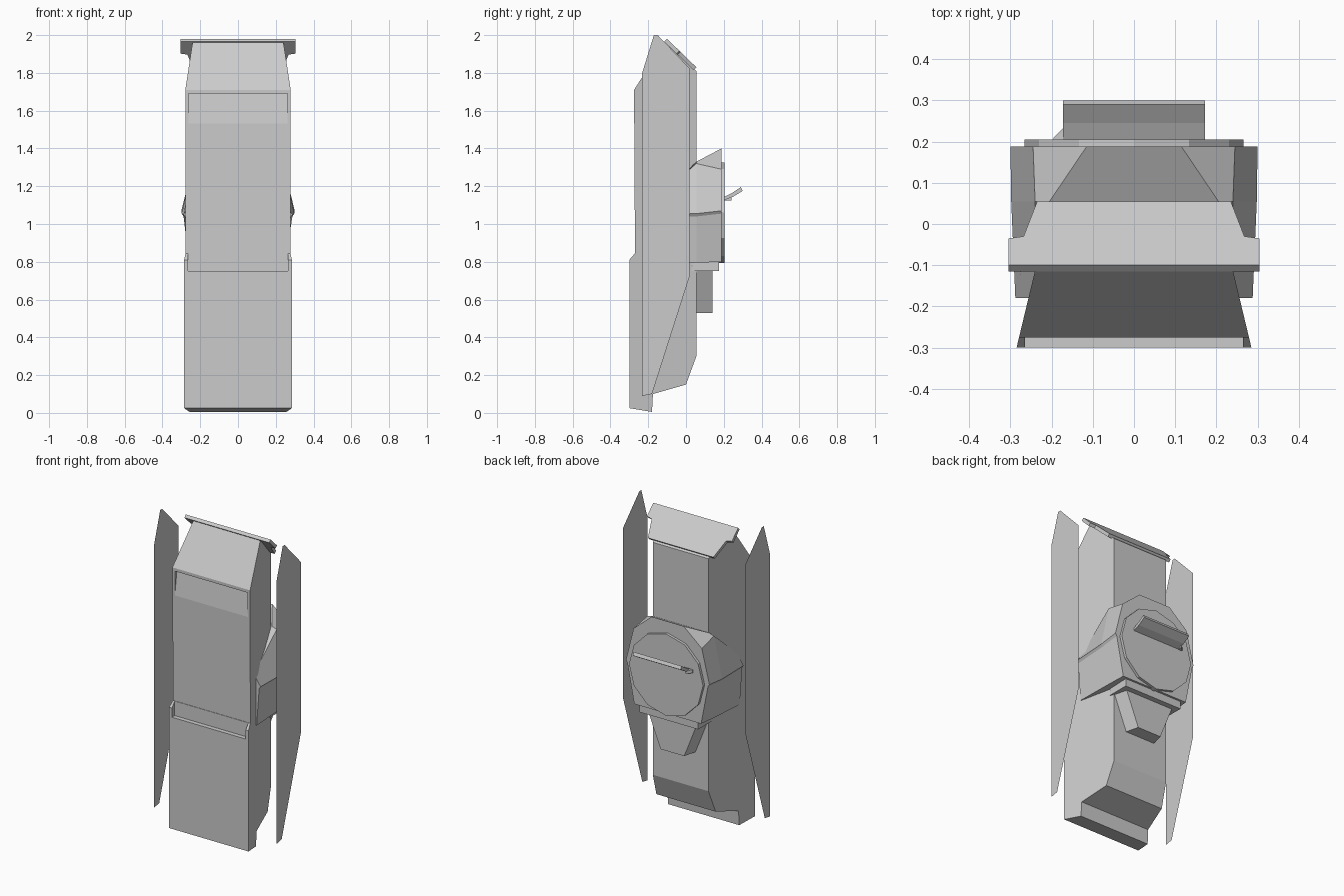
import bpy, bmesh, math
from mathutils import Matrix

if "Cube" in bpy.data.objects:
    bpy.data.objects.remove(bpy.data.objects["Cube"])


def finish(bm, name, solid=True):
    if solid:
        bmesh.ops.recalc_face_normals(bm, faces=bm.faces)
    mesh = bpy.data.meshes.new(name)
    bm.to_mesh(mesh)
    bm.free()
    obj = bpy.data.objects.new(name, mesh)
    bpy.context.collection.objects.link(obj)
    return obj


def loft(name, rings):
    """Closed solid through rings of equal point count."""
    bm = bmesh.new()
    rows = [[bm.verts.new(p) for p in ring] for ring in rings]
    n = len(rows[0])
    for a, b in zip(rows, rows[1:]):
        for i in range(n):
            j = (i + 1) % n
            bm.faces.new((a[i], a[j], b[j], b[i]))
    bm.faces.new(rows[0])
    bm.faces.new(rows[-1])
    return finish(bm, name)


def side_prism(name, profile, half_width):
    """Extrude a (y, z) profile across x; half width may depend on y and z."""
    return loft(name, [[(s * half_width(y, z), y, z) for y, z in profile]
                       for s in (-1, 1)])


def mirrored(half, y):
    """Half outline (x, z), top to bottom, mirrored into a full ring at y."""
    return [(x, y, z) for x, z in half] + [(-x, y, z) for x, z in reversed(half)]


def cut(obj, cutter):
    mod = obj.modifiers.new("cut", 'BOOLEAN')
    mod.operation = 'DIFFERENCE'
    mod.solver = 'EXACT'
    mod.object = cutter
    cutter.hide_render = True
    bpy.context.view_layer.objects.active = obj
    bpy.ops.object.modifier_apply(modifier=mod.name)
    bpy.data.objects.remove(cutter)


# Main body: side profile, narrowing toward the back
body = side_prism("body", [
    (-.30, .025), (-.30, .81), (-.27, .845), (-.275, 1.71), (-.115, 1.962),
    (.055, 1.81), (.055, .30), (0, .15), (-.175, .10), (-.18, .005)],
    lambda y, z: .285 - .24 * (y + .30))

# Recesses in the front: lower ledge and the wedge under the brow
cut(body, side_prism("ledge_cutter", [(-.35, .75), (-.271, .75), (-.271, .9), (-.35, .9)],
                     lambda y, z: .265))
cut(body, side_prism("brow_cutter", [(-.35, 1.53), (-.2743, 1.53), (-.252, 1.69), (-.35, 1.69)],
                     lambda y, z: .262))

# Sloping roof plate, wide at the front edge
outline = [(.305, -.115), (.305, -.05), (.268, -.045), (.235, .04)]
outline += [(-x, y) for x, y in reversed(outline)]
loft("roof_plate", [[(x, y + t, 1.965 - .97 * (y + .115) + t) for x, y in outline]
                    for t in (0, .015)])

# Thin free-standing side panels
for side, s in (("left", -1), ("right", 1)):
    bm = bmesh.new()
    bm.faces.new([bm.verts.new((s * .44, y, z)) for y, z in [
        (-.232, .09), (-.18, .10), (.018, .72), (.018, 1.825),
        (-.15, 2.0), (-.17, 2.0), (-.232, 1.80)]])
    finish(bm, side + "_panel", solid=False)

# Rear pod wrapped around the back and sides of the body
loft("rear_pod", [
    mirrored([(.20, 1.10), (.24, 1.12), (.288, 1.05), (.278, 1.035), (.26, .79)], -.18),
    mirrored([(.205, 1.33), (.24, 1.32), (.298, 1.055), (.288, 1.04), (.25, .795)], .055),
    mirrored([(.115, 1.40), (.245, 1.29), (.30, 1.07), (.29, 1.055), (.24, .80)], .188)])

# Round rear cover
bm = bmesh.new()
bmesh.ops.create_cone(bm, cap_ends=True, segments=12, radius1=.266, radius2=.266, depth=.03,
                      matrix=Matrix.Translation((0, .19, 1.06)) @ Matrix.Rotation(math.pi / 2, 4, 'X'))
finish(bm, "rear_cover")

# Upturned slat on the cover and its small end bracket
side_prism("rear_slat", [(.20, 1.125), (.25, 1.145), (.30, 1.175), (.29, 1.195),
                         (.245, 1.165), (.20, 1.143)], lambda y, z: .172)
loft("slat_bracket", [[(-.165, .20, z), (-.195, .20, z), (-.195, .21, z), (-.165, .24, z)]
                      for z in (1.125, 1.145)])

# Ledge under the pod
side_prism("pod_ledge", [(.03, .75), (.175, .75), (.175, .81), (.03, .81)],
           lambda y, z: .21)

# Tapered block hanging beneath
side_prism("lower_block", [(.03, .53), (.14, .53), (.14, .78), (.03, .78)],
           lambda y, z: .085 + (z - .53) * .4 + (.14 - y) * .25)
